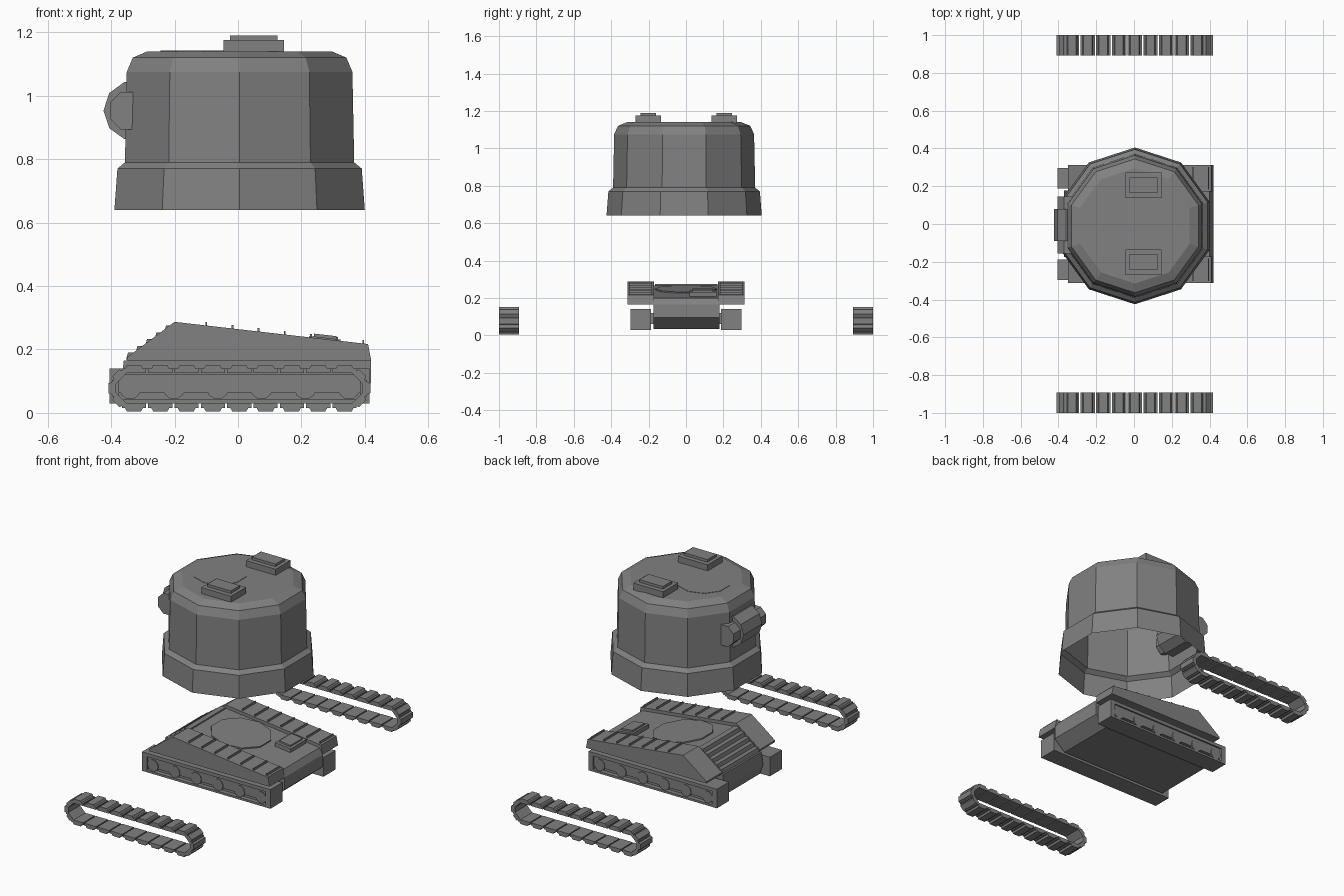
import bpy, bmesh, math
from mathutils import Matrix, Vector

if "Cube" in bpy.data.objects:
    bpy.data.objects.remove(bpy.data.objects["Cube"])

grey = bpy.data.materials.new("primer grey")
grey.diffuse_color = (0.22, 0.22, 0.22, 1)
grey.use_nodes = True
grey.node_tree.nodes["Principled BSDF"].inputs["Base Color"].default_value = grey.diffuse_color


def finish(bm, name, recalc=True):
    if recalc:
        bmesh.ops.recalc_face_normals(bm, faces=bm.faces)
    me = bpy.data.meshes.new(name)
    bm.to_mesh(me)
    bm.free()
    me.materials.append(grey)
    ob = bpy.data.objects.new(name, me)
    bpy.context.collection.objects.link(ob)
    return ob


def add_prism(bm, pts, y0, y1, mat=Matrix()):
    """Extrude an (x, z) outline from y0 to y1."""
    a = [bm.verts.new(mat @ Vector((x, y0, z))) for x, z in pts]
    b = [bm.verts.new(mat @ Vector((x, y1, z))) for x, z in pts]
    bm.faces.new(a)
    bm.faces.new(b[::-1])
    for i in range(len(pts)):
        j = (i + 1) % len(pts)
        bm.faces.new((a[i], b[i], b[j], a[j]))


def prism(name, pts, y0, y1, mat=Matrix()):
    bm = bmesh.new()
    add_prism(bm, pts, y0, y1, mat)
    return finish(bm, name)


def add_box(bm, x0, x1, y0, y1, z0, z1, mat=Matrix()):
    add_prism(bm, [(x0, z0), (x1, z0), (x1, z1), (x0, z1)], y0, y1, mat)


def ngon(cx, cz, r, n=10, start=0.0):
    return [(cx + r * math.cos(start + i * math.tau / n),
             cz + r * math.sin(start + i * math.tau / n)) for i in range(n)]


# Turret shell: ten-sided stack of rings, open underneath
bm = bmesh.new()
rings = []
for r, z in [(.415, .64), (.405, .77), (.38, .79), (.374, 1.075),
             (.354, 1.12), (.305, 1.14)]:
    rings.append([bm.verts.new((x, y, z))
                  for x, y in ngon(.005, -.01, r, 10, math.pi / 2)])
for lo, hi in zip(rings, rings[1:]):
    for i in range(10):
        j = (i + 1) % 10
        bm.faces.new((lo[i], lo[j], hi[j], hi[i]))
bm.faces.new(rings[-1])
finish(bm, "turret_shell", recalc=False)


def disc(name, x, y, z0, z1, r, mat=Matrix()):
    bm = bmesh.new()
    bmesh.ops.create_cone(bm, cap_ends=True, segments=10, radius1=r,
                          radius2=r, depth=z1 - z0,
                          matrix=mat @ Matrix.Translation((x, y, (z0 + z1) / 2))
                          @ Matrix.Rotation(math.radians(18), 4, 'Z')
                          @ Matrix.Rotation(math.pi / 2, 4, 'Z'))
    if not any(abs(v.co.x - x) < 1e-4 for v in bm.verts) and mat == Matrix():
        bmesh.ops.rotate(bm, verts=bm.verts, cent=(x, y, 0),
                         matrix=Matrix.Rotation(math.radians(18), 3, 'Z'))
    return finish(bm, name)


# Turret roof: flush round lid and two raised hatches
disc("roof_lid", -.107, -.01, 1.139, 1.142, .144)
for label, cy in (("left", .205), ("right", -.202)):
    bm = bmesh.new()
    add_box(bm, -.045, .145, cy - .068, cy + .068, 1.135, 1.175)
    add_box(bm, -.025, .125, cy - .042, cy + .042, 1.175, 1.19)
    finish(bm, label + "_roof_hatch")

# Drum-shaped housing on the turret wall
prism("housing_drum", ngon(-.33, .953, .094, 10), -.09, .08)
prism("housing_ends", ngon(-.345, .953, .064, 8, math.pi / 8), -.155, .145)

# Centre hull
prism("centre_hull", [(-.35, .165), (-.2, .268), (.40, .20), (.42, .165),
                      (.42, .095), (.35, .035), (-.35, .035), (-.37, .09),
                      (-.36, .165)], -.175, .178)

# Rear louvres stepping up the back slope
bm = bmesh.new()
for i in range(5):
    t = (i + .5) / 5
    x, z = -.35 + .15 * t, .165 + .107 * t
    add_prism(bm, [(x - .018, z - .008), (x + .02, z - .008),
                   (x + .02, z + .014), (x - .012, z + .014)], -.165, .168)
finish(bm, "rear_louvres")

# Deck: tilted turret ring and a small two-tier hatch
tilt = math.atan(.068 / .6)
deck = Matrix.Translation((.02, 0, .243)) @ Matrix.Rotation(tilt, 4, 'Y')
disc("deck_ring", 0, 0, -.01, .007, .165, deck)
deck = Matrix.Translation((.272, .09, .215)) @ Matrix.Rotation(tilt, 4, 'Y')
bm = bmesh.new()
add_box(bm, -.05, .05, -.072, .072, -.02, .022, deck)
add_box(bm, -.036, .036, -.055, .055, .022, .031, deck)
finish(bm, "deck_hatch")

# Side parts, repeated on both sides
for label, s in (("left", 1), ("right", -1)):
    prism(label + "_sponson",
          [(-.35, .165), (-.35, .175), (-.2, .287), (.41, .217), (.42, .165)],
          s * .172, s * .313)

    # Thin cross ribs along the sponson top
    bm = bmesh.new()
    for i in range(7):
        x = -.1 + i * .0825
        z = .287 - (x + .2) * .115
        add_box(bm, x - .003, x + .003, s * .182, s * .303, z - .01, z + .011)
    finish(bm, label + "_sponson_ribs")

    # Running gear case: inner body with a projecting outer frame
    bm = bmesh.new()
    add_box(bm, -.40, .41, s * .187, s * .272, .035, .135)
    add_box(bm, -.405, .415, s * .187, s * .297, .12, .14)
    add_box(bm, -.405, .415, s * .187, s * .297, .03, .042)
    for x0, x1 in ((-.405, -.375), (.385, .415)):
        add_box(bm, x0, x1, s * .187, s * .297, .042, .12)
    add_box(bm, -.375, .385, s * .272, s * .288, .062, .12)
    finish(bm, label + "_running_gear_case")

    # Road wheels within the case
    bm = bmesh.new()
    for i in range(6):
        add_prism(bm, ngon(-.34 + i * .138, .076, .034, 10),
                  s * .265, s * .292)
    finish(bm, label + "_road_wheels")

    # Link tying the gear case to the hull
    bm = bmesh.new()
    add_box(bm, -.33, .34, s * .17, s * .20, .06, .12)
    finish(bm, label + "_axle_beam")

    # Detached track: shoes laid around a flattened loop
    shoe = [(-.038, .012), (.038, .012), (.038, -.002), (.028, -.002),
            (.022, -.013), (-.022, -.013), (-.028, -.002), (-.038, -.002)]
    places = []
    for i in range(9):
        x = .004 + (i - 4) * .083
        places += [(x, .017, 0), (x, .138, 180)]
    for z, up in ((.038, 1), (.117, -1)):
        places += [(-.376, z, 90 - up * 45), (.384, z, -90 + up * 45)]
    places += [(-.396, .0775, 90), (.404, .0775, -90)]
    bm = bmesh.new()
    for x, z, a in places:
        m = Matrix.Translation((x, 0, z)) @ Matrix.Rotation(math.radians(a), 4, 'Y')
        pts = shoe
        if a not in (0, 180):
            pts = [(px * .7, pz) for px, pz in shoe]
        add_prism(bm, pts, s * .892, s * 1.0, m)
    finish(bm, label + "_track")
